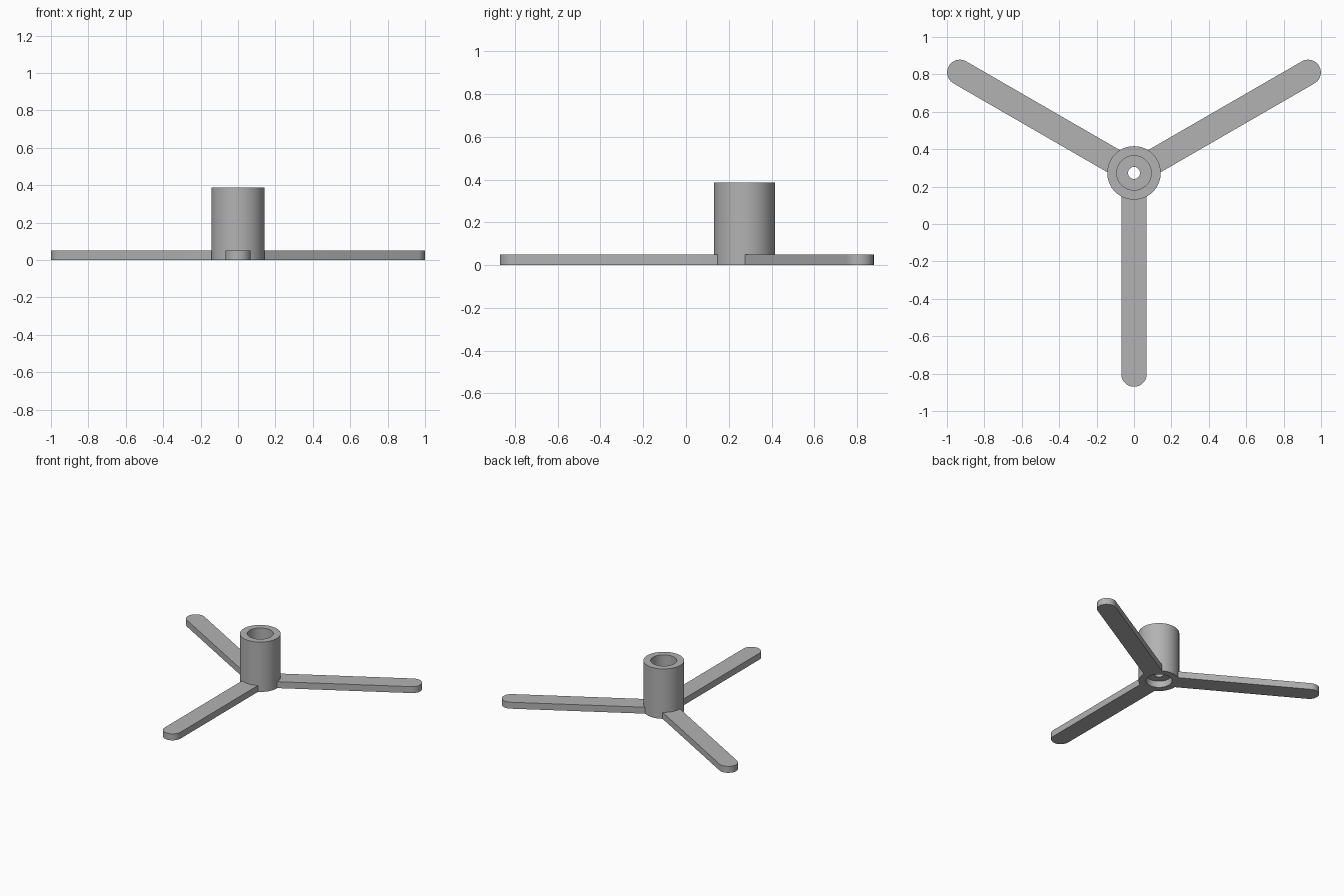
import bpy, bmesh, math
from mathutils import Matrix, Vector

cube = bpy.data.objects.get("Cube")
if cube:
    bpy.data.objects.remove(cube, do_unlink=True)

CENTRE = Vector((0, 0.273, 0))
HUB_R, BORE_R, HOLE_R = 0.143, 0.092, 0.032
HUB_H, LEG_H = 0.387, 0.05
LEG_HALF, LEG_REACH = 0.068, 1.075
SHELF_LOW, SHELF_HIGH = 0.05, 0.1

grey = bpy.data.materials.new("plain grey")
grey.use_nodes = True
GREY = (0.45, 0.45, 0.45, 1)
grey.diffuse_color = GREY
grey.node_tree.nodes["Principled BSDF"].inputs["Base Color"].default_value = GREY


def finish(name, bm):
    """Turn a bmesh into a placed, shaded object."""
    bmesh.ops.recalc_face_normals(bm, faces=bm.faces)
    mesh = bpy.data.meshes.new(name)
    bm.to_mesh(mesh)
    bm.free()
    mesh.materials.append(grey)
    obj = bpy.data.objects.new(name, mesh)
    bpy.context.collection.objects.link(obj)
    obj.location = CENTRE
    bpy.ops.object.select_all(action='DESELECT')
    obj.select_set(True)
    bpy.context.view_layer.objects.active = obj
    bpy.ops.object.shade_smooth_by_angle(angle=math.radians(30))
    return obj


# Hub: closed profile turned about z, bored from both ends around a drilled shelf
profile = [(HUB_R, 0), (HUB_R, HUB_H), (BORE_R, HUB_H), (BORE_R, SHELF_HIGH),
           (HOLE_R, SHELF_HIGH), (HOLE_R, SHELF_LOW), (BORE_R, SHELF_LOW), (BORE_R, 0)]
bm = bmesh.new()
ring = [bm.verts.new((r, 0, z)) for r, z in profile]
edges = [bm.edges.new((a, b)) for a, b in zip(ring, ring[1:] + ring[:1])]
bmesh.ops.spin(bm, geom=ring + edges, axis=(0, 0, 1), cent=(0, 0, 0),
               angle=math.tau, steps=64, use_merge=True)
bmesh.ops.remove_doubles(bm, verts=bm.verts, dist=0.0001)
finish("hub", bm)


# Legs: flat bars with a rounded tip, rooted inside the hub wall
def leg(name, angle):
    bm = bmesh.new()
    root = 0.115
    outline = [(root, LEG_HALF), (root, -LEG_HALF)]
    steps = 24
    for i in range(steps + 1):
        a = math.pi * (i / steps - 0.5)
        outline.append((LEG_REACH + LEG_HALF * math.cos(a), LEG_HALF * math.sin(a)))
    base = bm.faces.new([bm.verts.new((x, y, 0)) for x, y in outline])
    top = bmesh.ops.extrude_face_region(bm, geom=[base], use_keep_orig=True)
    verts = [v for v in top["geom"] if isinstance(v, bmesh.types.BMVert)]
    bmesh.ops.translate(bm, verts=verts, vec=(0, 0, LEG_H))
    bm.transform(Matrix.Rotation(math.radians(angle), 4, 'Z'))
    finish(name, bm)


for name, angle in (("front_leg", -90), ("back_left_leg", 30), ("back_right_leg", 150)):
    leg(name, angle)
